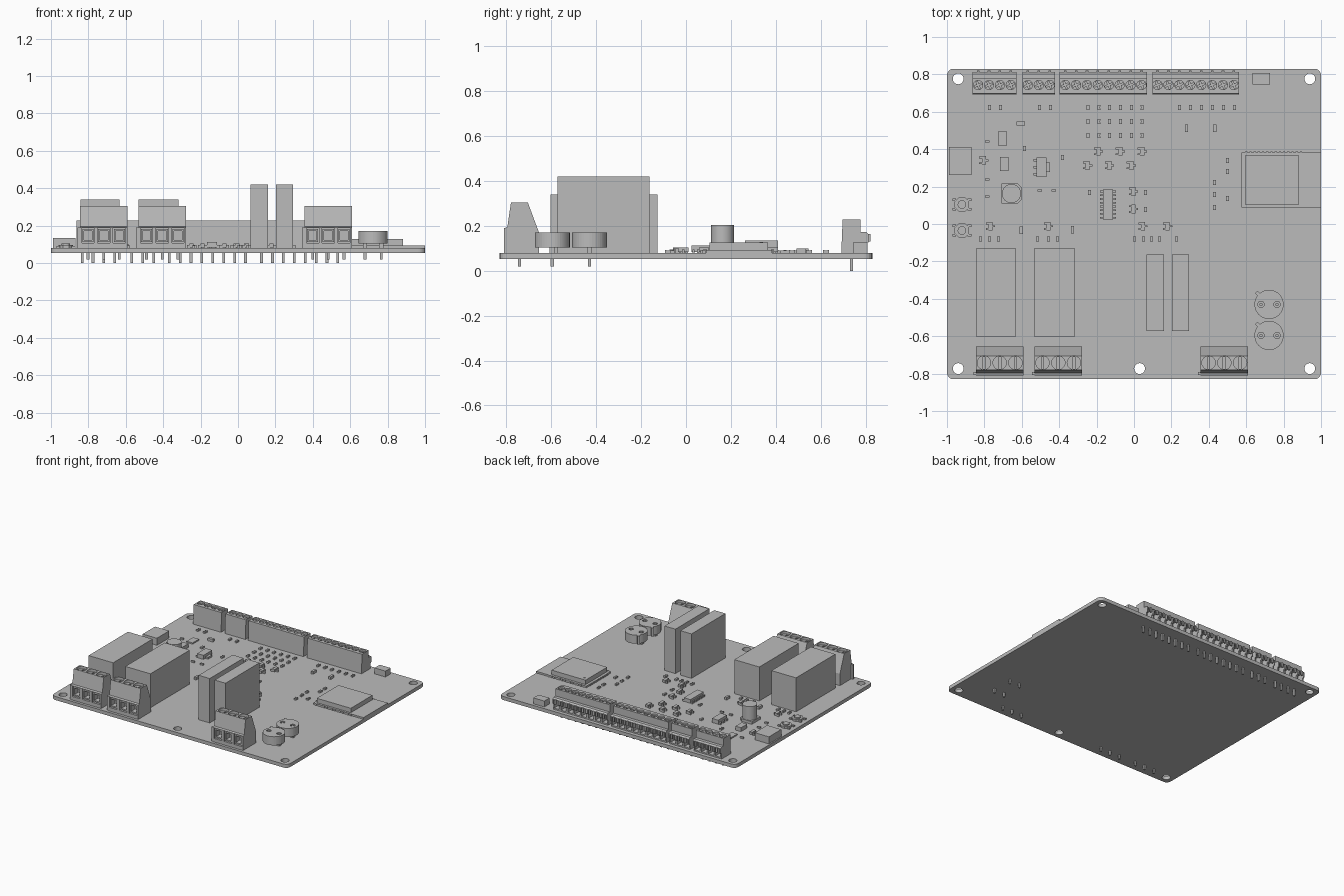
import bpy, bmesh, math
from mathutils import Matrix, Vector

default = bpy.data.objects.get("Cube")
if default:
    bpy.data.objects.remove(default, do_unlink=True)

grey = bpy.data.materials.new("plain grey")
grey.use_nodes = True
GREY = (0.5, 0.5, 0.5, 1)
grey.diffuse_color = GREY
grey.node_tree.nodes["Principled BSDF"].inputs["Base Color"].default_value = GREY

TOP, BOTTOM = 0.08, 0.053


# Mesh helpers that add solids to a bmesh
def box(bm, x0, x1, y0, y1, z0, z1, turn=0):
    centre = Vector((x0 + x1, y0 + y1, z0 + z1)) / 2
    size = Matrix.Diagonal((x1 - x0, y1 - y0, z1 - z0, 1))
    bmesh.ops.create_cube(bm, size=1, matrix=Matrix.Translation(centre) @ Matrix.Rotation(turn, 4, 'Z') @ size)


def block(bm, x, y, w, d, z0, z1, turn=0):
    box(bm, x - w / 2, x + w / 2, y - d / 2, y + d / 2, z0, z1, turn)


def cylinder(bm, x, y, r, z0, z1, sides=24, turn=0):
    place = Matrix.Translation((x, y, (z0 + z1) / 2)) @ Matrix.Rotation(turn, 4, 'Z')
    bmesh.ops.create_cone(bm, cap_ends=True, segments=sides, radius1=r, radius2=r,
                          depth=z1 - z0, matrix=place)


def prism(bm, points, shift):
    face = bm.faces.new([bm.verts.new(p) for p in points])
    moved = bmesh.ops.extrude_face_region(bm, geom=[face])["geom"]
    bmesh.ops.translate(bm, vec=shift, verts=[v for v in moved if isinstance(v, bmesh.types.BMVert)])


def finish(name, bm, smooth=False):
    bmesh.ops.recalc_face_normals(bm, faces=bm.faces[:])
    mesh = bpy.data.meshes.new(name)
    bm.to_mesh(mesh)
    bm.free()
    mesh.materials.append(grey)
    obj = bpy.data.objects.new(name, mesh)
    bpy.context.collection.objects.link(obj)
    if smooth:
        bpy.ops.object.select_all(action='DESELECT')
        obj.select_set(True)
        bpy.context.view_layer.objects.active = obj
        bpy.ops.object.shade_smooth_by_angle(angle=math.radians(35))
    return obj


def carve(obj, bm):
    cutter = finish(obj.name + "_cutter", bm)
    cutter.hide_render = True
    mod = obj.modifiers.new("cut", 'BOOLEAN')
    mod.object, mod.solver, mod.use_self = cutter, 'EXACT', True
    graph = bpy.context.evaluated_depsgraph_get()
    cut = bpy.data.meshes.new_from_object(obj.evaluated_get(graph))
    obj.modifiers.clear()
    obj.data = cut
    bpy.data.objects.remove(cutter, do_unlink=True)


# Board with rounded corners and mounting holes
bm = bmesh.new()
outline, radius = [], 0.035
for quarter, (sx, sy) in enumerate([(1, 1), (-1, 1), (-1, -1), (1, -1)]):
    for step in range(6):
        a = math.pi / 2 * (quarter + step / 5)
        outline.append((sx * (1 - radius) + radius * math.cos(a),
                        sy * (0.83 - radius) + radius * math.sin(a), BOTTOM))
prism(bm, outline, (0, 0, TOP - BOTTOM))
board = finish("circuit_board", bm)
bm = bmesh.new()
for x, y in [(-0.94, 0.776), (0.94, 0.776), (-0.94, -0.773), (0.94, -0.773), (0.03, -0.773)]:
    cylinder(bm, x, y, 0.029, 0, 0.2)
carve(board, bm)

# Large screw terminals along the front edge
FRONT = [(-0.81, TOP), (-0.81, 0.19), (-0.796, 0.195), (-0.78, 0.305),
         (-0.705, 0.305), (-0.655, 0.17), (-0.655, TOP)]
pins = bmesh.new()
for index, left in enumerate((-0.845, -0.532, 0.356)):
    bm = bmesh.new()
    prism(bm, [(left, y, z) for y, z in FRONT], (0.254, 0, 0))
    terminal = finish(f"front_terminal_{index + 1}", bm)
    cuts, clamps = bmesh.new(), bmesh.new()
    for pole in range(3):
        x = left + 0.043 + pole * 0.084
        block(cuts, x, -0.8, 0.066, 0.09, 0.107, 0.187)
        cylinder(cuts, x, -0.742, 0.036, 0.285, 0.35)
        block(cuts, x, -0.742, 0.012, 0.064, 0.27, 0.3)
        # Wire clamp frame inside the opening
        for side in (-1, 1):
            block(clamps, x + side * 0.026, -0.778, 0.008, 0.05, 0.112, 0.182)
        for z in (0.112, 0.172):
            block(clamps, x, -0.778, 0.05, 0.05, z, z + 0.01)
        block(pins, x, -0.742, 0.014, 0.014, 0.02, TOP)
    carve(terminal, cuts)
    box(clamps, left - 0.014, left, -0.806, -0.79, TOP, 0.19)
    finish(f"front_terminal_clamps_{index + 1}", clamps)

# Small screw terminals along the back edge
BACK = [(0.692, TOP), (0.698, 0.228), (0.778, 0.228), (0.778, 0.173), (0.803, 0.173),
        (0.814, 0.163), (0.814, 0.128), (0.802, 0.12), (0.802, TOP)]
PITCH = 0.0583
for index, (left, right, poles) in enumerate([(-0.864, -0.628, 4), (-0.596, -0.422, 3),
                                              (-0.398, 0.07, 8), (0.099, 0.561, 8)]):
    bm = bmesh.new()
    prism(bm, [(left, y, z) for y, z in BACK], (right - left, 0, 0))
    terminal = finish(f"back_terminal_{index + 1}", bm)
    cuts, tabs = bmesh.new(), bmesh.new()
    middle = (left + right) / 2
    for pole in range(poles):
        x = middle + (pole - (poles - 1) / 2) * PITCH
        block(cuts, x, 0.8, 0.044, 0.09, 0.09, 0.158)
        cylinder(cuts, x, 0.743, 0.025, 0.215, 0.26, 16)
        for turn in (0.4, 0.4 + math.pi / 2):
            block(cuts, x, 0.743, 0.008, 0.042, 0.205, 0.22, turn)
        block(tabs, x, 0.817, 0.014, 0.01, 0.13, 0.165)
        block(pins, x, 0.737, 0.014, 0.014, 0, TOP)
    carve(terminal, cuts)
    finish(f"back_terminal_tabs_{index + 1}", tabs)

# Relays: two wide, two slim
for name, x, y, w, d, height in [("wide_relay_1", -0.738, -0.366, 0.208, 0.476, 0.34),
                                 ("wide_relay_2", -0.425, -0.366, 0.212, 0.476, 0.34),
                                 ("slim_relay_1", 0.114, -0.367, 0.094, 0.41, 0.42),
                                 ("slim_relay_2", 0.249, -0.367, 0.092, 0.41, 0.42)]:
    bm = bmesh.new()
    block(bm, x, y, w, d, TOP, height)
    finish(name, bm)

# Round disc parts standing on legs
for index, y in enumerate((-0.43, -0.596)):
    bm = bmesh.new()
    cylinder(bm, 0.722, y, 0.078, 0.104, 0.17, 40)
    block(bm, 0.664, y + 0.056, 0.03, 0.018, 0.104, 0.17, math.radians(135))
    disc = finish(f"round_disc_{index + 1}", bm)
    cuts, legs = bmesh.new(), bmesh.new()
    for x in (0.679, 0.765):
        cylinder(cuts, x, y, 0.017, 0.16, 0.2, 16)
        cylinder(legs, x, y, 0.009, 0.1, 0.169, 12)
        block(legs, x, y, 0.024, 0.024, TOP, 0.11)
        block(pins, x, y, 0.014, 0.014, 0.02, TOP)
    carve(disc, cuts)
    finish(f"round_disc_legs_{index + 1}", legs)
finish("through_pins", pins)

# Radio module: carrier, shield and edge pads
bm = bmesh.new()
box(bm, 0.575, 1, 0.089, 0.383, TOP, 0.093)
box(bm, 0.594, 0.882, 0.104, 0.366, 0.09, 0.127)
cylinder(bm, 0.625, 0.335, 0.008, 0.125, 0.129, 12)
for i in range(14):
    for y in (0.089, 0.383):
        block(bm, 0.6 + i * 0.0225, y, 0.012, 0.008, TOP, 0.094)
for i in range(10):
    block(bm, 0.575, 0.135 + i * 0.0225, 0.008, 0.012, TOP, 0.094)
finish("radio_module", bm)

# Edge connectors
bm = bmesh.new()
box(bm, -0.99, -0.87, 0.262, 0.411, TOP, 0.134)
finish("side_connector", bm)
bm = bmesh.new()
box(bm, 0.634, 0.727, 0.745, 0.808, TOP, 0.125)
finish("back_connector", bm)

# Surface-mount can capacitor on a chamfered base
bm = bmesh.new()
half, chamfer = 0.054, 0.02
prism(bm, [(-0.655 + x, 0.163 + y, TOP) for x, y in
           [(-half, -half), (half - chamfer, -half), (half, chamfer - half),
            (half, half - chamfer), (half - chamfer, half), (-half, half)]], (0, 0, 0.02))
cylinder(bm, -0.655, 0.163, 0.051, 0.1, 0.204, 40)
finish("can_capacitor", bm, smooth=True)

# Push buttons
for index, y in enumerate((0.104, -0.035)):
    bm = bmesh.new()
    cylinder(bm, -0.92, y, 0.042, TOP, 0.095, 8, math.pi / 8)
    cylinder(bm, -0.92, y, 0.023, 0.09, 0.104, 20)
    for sx in (-1, 1):
        for sy in (-1, 1):
            block(bm, -0.92 + sx * 0.041, y + sy * 0.026, 0.02, 0.014, TOP, 0.09)
    finish(f"push_button_{index + 1}", bm)


# Leaded chips
def chip(bm, x, y, w, d, height, left, right, pitch, lead=0.014):
    block(bm, x, y, w, d, TOP + 0.004, height)
    for side, count in ((-1, left), (1, right)):
        for i in range(count):
            ly = y + (i - (count - 1) / 2) * pitch
            block(bm, x + side * (w / 2 + 0.005), ly, 0.018, lead, TOP, TOP + 0.015)


bm = bmesh.new()
chip(bm, -0.139, 0.104, 0.056, 0.16, 0.112, 8, 8, 0.02, 0.009)
finish("logic_chip", bm)
bm = bmesh.new()
chip(bm, -0.495, 0.303, 0.054, 0.105, 0.115, 3, 0, 0.037)
block(bm, -0.462, 0.303, 0.028, 0.05, TOP, 0.095)
finish("voltage_regulator", bm)
bm = bmesh.new()
block(bm, -0.693, 0.32, 0.046, 0.075, TOP, 0.11)
block(bm, -0.703, 0.457, 0.05, 0.077, TOP, 0.09)
finish("power_chips", bm)

# Small transistors
bm = bmesh.new()
spots = [(-0.19 + i * 0.117, 0.388) for i in range(3)] + [(-0.248 + i * 0.117, 0.313) for i in range(3)]
spots += [(x, -0.012) for x in (-0.767, -0.457, 0.048, 0.18)]
spots += [(-0.003, 0.174), (-0.003, 0.08), (-0.803, 0.34)]
for x, y in spots:
    chip(bm, x, y, 0.022, 0.046, 0.103, 2, 1, 0.03, 0.01)
finish("transistors", bm)

# Resistors and small capacitors with raised end caps
bm = bmesh.new()
spots = [(x, 0.623) for x in (-0.773, -0.714, -0.505, -0.446)]
spots += [(-0.246 + i * 0.058, y) for i in range(6) for y in (0.623, 0.548, 0.473)]
spots += [(0.244 + i * 0.0585, 0.623) for i in range(6)]
spots += [(x, -0.08) for x in (-0.82, -0.773, -0.725, -0.515, -0.457, -0.409,
                               0.003, 0.05, 0.094, 0.137, 0.227)]
spots += [(0.43, y) for y in (0.222, 0.158, 0.088)] + [(0.5, y) for y in (0.34, 0.28, 0.136)]
spots += [(0.062, 0.168), (0.062, 0.078), (-0.238, 0.168), (-0.382, 0.356), (-0.586, 0.404)]
for x, y in spots:
    block(bm, x, y, 0.014, 0.02, TOP, 0.091)
    for side in (-1, 1):
        block(bm, x, y + side * 0.01, 0.016, 0.007, TOP, 0.093)
for x, y in [(-0.505, 0.179), (-0.43, 0.179), (-0.784, 0.441), (-0.784, 0.238), (-0.784, 0.147)]:
    block(bm, x, y, 0.024, 0.013, TOP, 0.092)
finish("resistors", bm)
bm = bmesh.new()
for x, y in [(0.281, 0.513), (0.431, 0.513), (-0.602, -0.033), (-0.329, -0.03)]:
    block(bm, x, y, 0.018, 0.04, TOP, 0.1)
block(bm, -0.605, 0.537, 0.045, 0.02, TOP, 0.1)
finish("diodes", bm)
